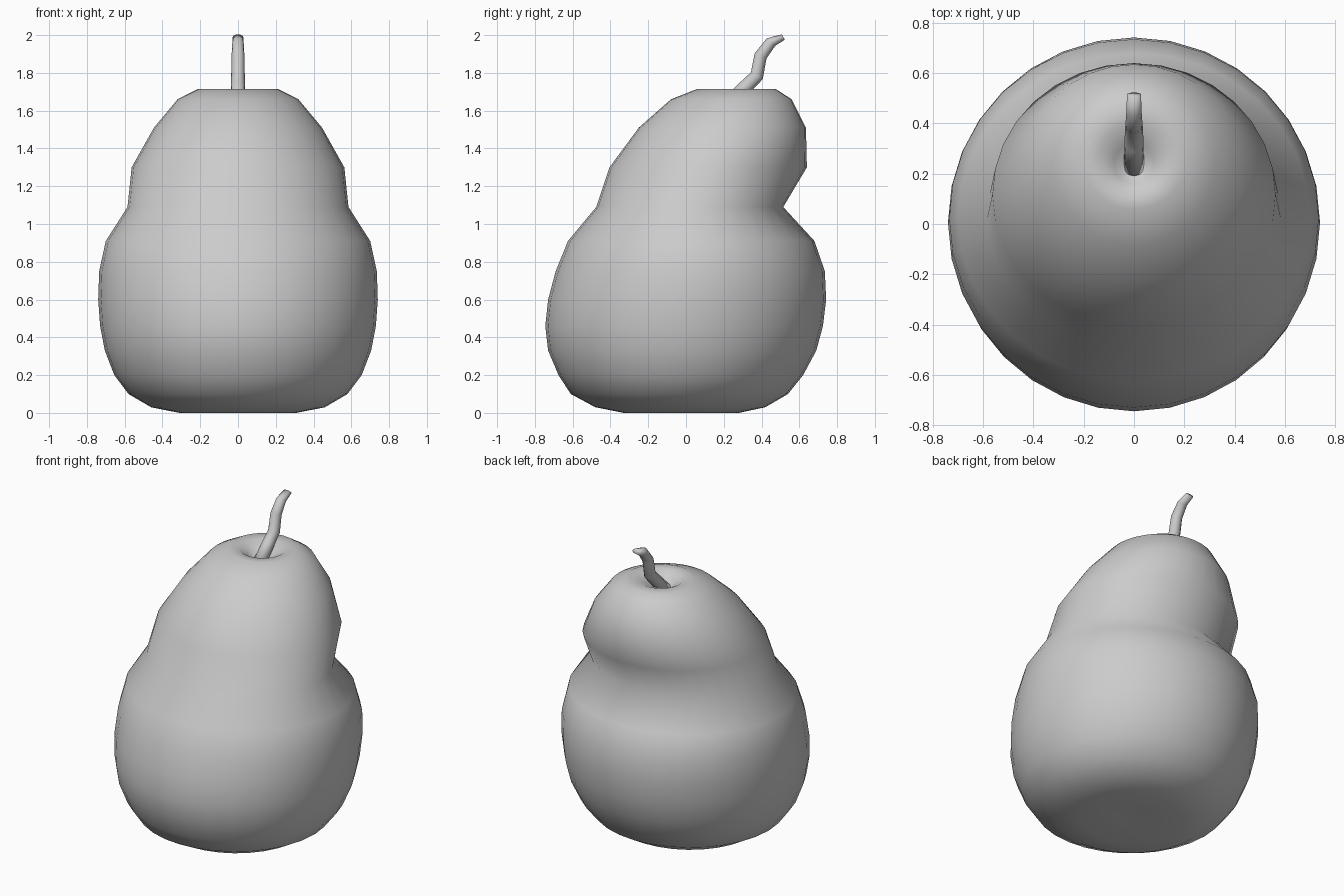
import bpy, bmesh, math
from mathutils import Vector

if "Cube" in bpy.data.objects:
    bpy.data.objects.remove(bpy.data.objects["Cube"])


def skin(name, rings):
    """Bridge rings of points into a closed, smooth-shaded mesh."""
    bm = bmesh.new()
    loops = [[bm.verts.new(p) for p in ring] for ring in rings]
    n = len(loops[0])
    for a, b in zip(loops, loops[1:]):
        for i in range(n):
            j = (i + 1) % n
            bm.faces.new((a[i], a[j], b[j], b[i]))
    # fan caps on both ends
    for loop in (loops[0], loops[-1]):
        c = sum((v.co for v in loop), Vector()) / n
        cv = bm.verts.new(c)
        for i in range(n):
            bm.faces.new((loop[i], loop[(i + 1) % n], cv))
    bmesh.ops.recalc_face_normals(bm, faces=bm.faces)
    for f in bm.faces:
        f.smooth = True
    me = bpy.data.meshes.new(name)
    bm.to_mesh(me)
    bm.free()
    ob = bpy.data.objects.new(name, me)
    bpy.context.collection.objects.link(ob)
    return ob


# pear body: height, front y, back y, half width
profile = [
    (0.01, -0.12, 0.10, 0.11), (0.0, -0.33, 0.28, 0.31), (0.03, -0.48, 0.42, 0.46),
    (0.10, -0.61, 0.54, 0.58), (0.20, -0.675, 0.62, 0.655), (0.33, -0.73, 0.69, 0.705),
    (0.46, -0.745, 0.725, 0.73), (0.60, -0.73, 0.742, 0.74), (0.75, -0.69, 0.735, 0.735),
    (0.91, -0.625, 0.68, 0.70), (1.09, -0.475, 0.515, 0.585), (1.30, -0.405, 0.64, 0.563),
    (1.51, -0.25, 0.635, 0.445), (1.66, -0.08, 0.56, 0.32), (1.715, 0.06, 0.475, 0.21),
    (1.715, 0.12, 0.40, 0.14), (1.68, 0.16, 0.32, 0.08), (1.64, 0.20, 0.26, 0.03),
]
SIDES = 32
angles = [2 * math.pi * i / SIDES for i in range(SIDES)]
skin("pear_body", [
    [(w * math.cos(a), (f + b) / 2 + (b - f) / 2 * math.sin(a), z) for a in angles]
    for z, f, b, w in profile])

# curved stem: y, z, radius, tilt of the cross-section from horizontal
stem = [(0.22, 1.63, 0.04, 45), (0.315, 1.725, 0.038, 42), (0.375, 1.785, 0.036, 30),
        (0.395, 1.89, 0.034, 22), (0.45, 1.963, 0.030, 42), (0.515, 1.99, 0.016, 60)]
N = 12
rings = []
for y, z, r, tilt in stem:
    t = math.radians(tilt)
    ring = []
    for i in range(N):
        a = 2 * math.pi * i / N
        s = r * math.sin(a)
        ring.append((max(r, 0.028) * math.cos(a), y + s * math.cos(t), z - s * math.sin(t)))
    rings.append(ring)
skin("stem", rings)
